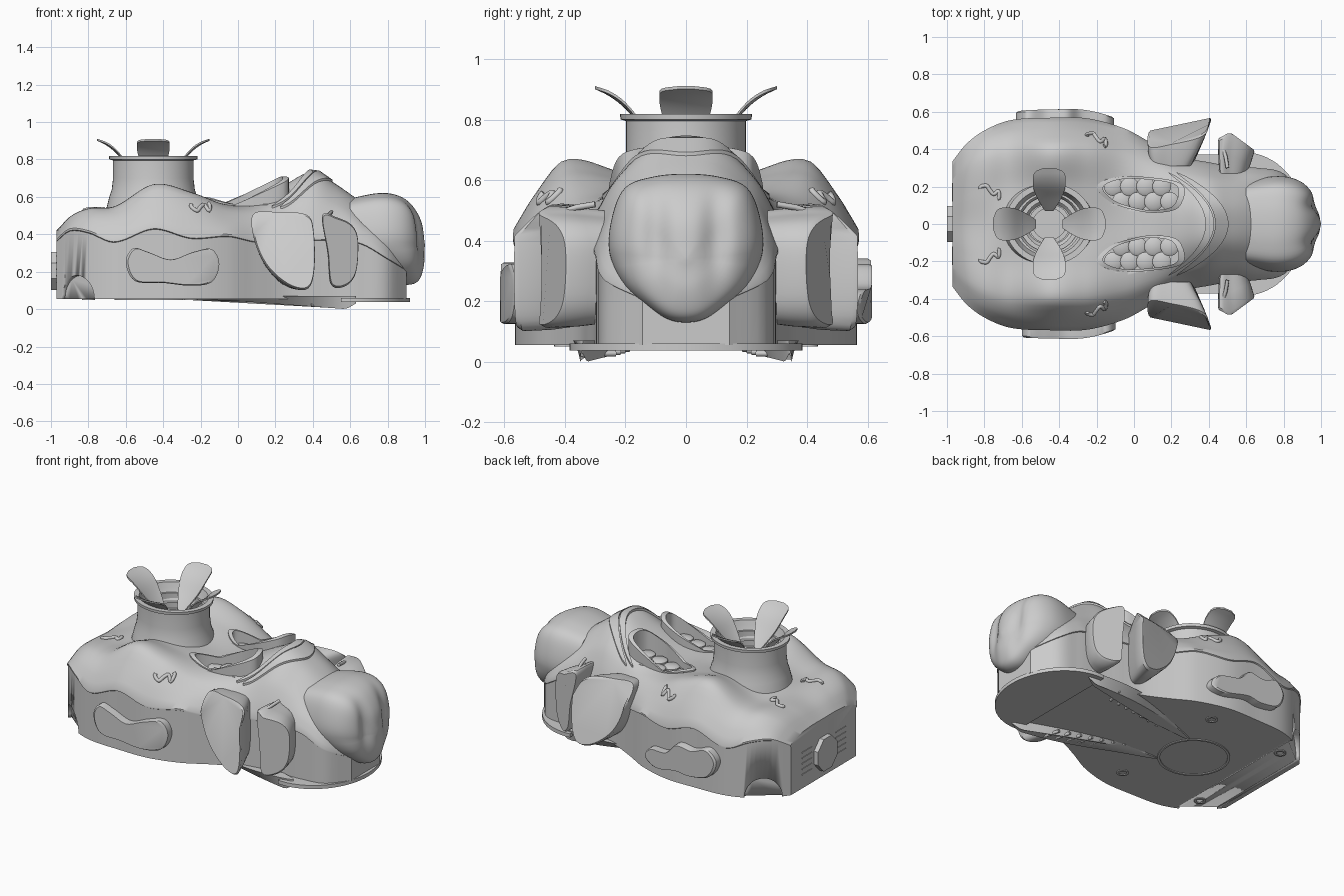
import bpy, bmesh, math
from math import sin, cos, pi, exp

if "Cube" in bpy.data.objects:
    bpy.data.objects.remove(bpy.data.objects["Cube"])

def spline(xs, ys, x):
    """Smooth interpolation through control points."""
    n = len(xs)
    x = min(max(x, xs[0]), xs[-1])
    i = max(k for k in range(n - 1) if xs[k] <= x)
    def slope(k):
        a, b = max(k - 1, 0), min(k + 1, n - 1)
        return (ys[b] - ys[a]) / (xs[b] - xs[a])
    h = xs[i + 1] - xs[i]
    t = (x - xs[i]) / h
    return ((2*t**3 - 3*t*t + 1) * ys[i] + (t**3 - 2*t*t + t) * h * slope(i)
            + (3*t*t - 2*t**3) * ys[i + 1] + (t**3 - t*t) * h * slope(i + 1))

def closed(pts, k=6):
    """Smooth closed 2D outline through a few points."""
    out, n = [], len(pts)
    for i in range(n):
        p = [pts[(i + j) % n] for j in (-1, 0, 1, 2)]
        for s in range(k):
            t = s / k
            out.append(tuple(0.5 * (2*p[1][c] + (p[2][c] - p[0][c]) * t
                       + (2*p[0][c] - 5*p[1][c] + 4*p[2][c] - p[3][c]) * t*t
                       + (3*p[1][c] - p[0][c] - 3*p[2][c] + p[3][c]) * t**3) for c in (0, 1)))
    return out

def loft(name, rings, wrap=False, angle=35):
    """Skin a series of closed rings; ends are capped unless wrapped."""
    bm = bmesh.new()
    vs = [[bm.verts.new(p) for p in r] for r in rings]
    n = len(vs[0])
    for a in range(len(vs) if wrap else len(vs) - 1):
        r, q = vs[a], vs[(a + 1) % len(vs)]
        for i in range(n):
            bm.faces.new((r[i], r[(i + 1) % n], q[(i + 1) % n], q[i]))
    if not wrap:
        bm.faces.new(vs[0])
        bm.faces.new(vs[-1])
    bmesh.ops.recalc_face_normals(bm, faces=bm.faces)
    me = bpy.data.meshes.new(name)
    bm.to_mesh(me)
    bm.free()
    ob = bpy.data.objects.new(name, me)
    bpy.context.collection.objects.link(ob)
    bpy.ops.object.select_all(action='DESELECT')
    ob.select_set(True)
    bpy.context.view_layer.objects.active = ob
    bpy.ops.object.shade_smooth_by_angle(angle=math.radians(angle))
    return ob

def lathe(name, prof, cx, cy, ry=1.0, n=48, wrap=False):
    return loft(name, [[(cx + r*cos(2*pi*i/n), cy + ry*r*sin(2*pi*i/n), z) for i in range(n)]
                       for r, z in prof], wrap)

def tube(name, pts, rad):
    cu = bpy.data.curves.new(name, 'CURVE')
    cu.dimensions, cu.bevel_depth, cu.bevel_resolution, cu.use_fill_caps = '3D', rad, 2, True
    sp = cu.splines.new('POLY')
    sp.points.add(len(pts) - 1)
    for p, c in zip(sp.points, pts):
        p.co = (*c, 1)
    ob = bpy.data.objects.new(name, cu)
    bpy.context.collection.objects.link(ob)

def cut(target, cutter):
    m = target.modifiers.new('cut', 'BOOLEAN')
    m.operation, m.object, m.solver = 'DIFFERENCE', cutter, 'EXACT'
    bpy.context.view_layer.objects.active = target
    bpy.ops.object.modifier_move_to_index(modifier='cut', index=0)
    bpy.ops.object.modifier_apply(modifier='cut')
    bpy.data.objects.remove(cutter)

# Body stations: x, half width, rim height, then top heights at t = 0, .35, .7, .88
ST = [(-.97, .335, .375, .42, .42, .41, .39), (-.90, .425, .43, .48, .49, .49, .46),
      (-.80, .50, .42, .52, .53, .535, .49), (-.66, .555, .37, .55, .54, .545, .48),
      (-.45, .568, .44, .60, .62, .665, .55), (-.25, .565, .39, .58, .60, .62, .52),
      (-.05, .51, .40, .56, .56, .54, .47), (.10, .43, .37, .59, .58, .53, .46),
      (.25, .36, .38, .665, .645, .56, .47), (.40, .33, .38, .735, .71, .60, .49),
      (.52, .31, .38, .67, .65, .56, .47), (.66, .30, .36, .57, .55, .48, .43),
      (.80, .27, .28, .45, .43, .38, .34), (.90, .15, .22, .28, .27, .26, .25)]
XS = [s[0] for s in ST]
col = lambda c, x: spline(XS, [s[c] for s in ST], x)
width = lambda x: col(1, x)
def top(x, y):
    t = min(abs(y) / width(x), 1)
    return spline([-.35, 0, .35, .7, .88, 1], [col(c, x) for c in (4, 3, 4, 5, 6, 2)], t)

# Main body shell with a small lip under the wavy rim
rings = []
for i in range(81):
    x = -.97 + 1.87 * i / 80
    w, r = width(x), col(2, x)
    ring = [(x, w * (-1 + 2*j/44), top(x, w * (-1 + 2*j/44))) for j in range(45)]
    ring += [(x, w, r - .01), (x, w - .007, r - .014), (x, w - .007, .055)]
    ring += [(x, -w + .007, .055), (x, -w + .007, r - .014), (x, -w, r - .01)]
    rings.append(ring)
body = loft('body', rings)

# Rear corner arches and the two top windows cut from the body
SLOT = [(-.2, .2), (-.1, .25), (.08, .25), (.26, .21), (.24, .09), (.12, .06), (0, .075), (-.13, .12)]
slot = closed(SLOT)
cx, cy = .04, .16
inset = lambda k: [(cx + (x - cx)*k, cy + (y - cy)*k) for x, y in slot]
for s in (1, -1):
    d = (-.62, .78 * s)
    base = (-.845, s * .43)
    prof = [(.11 * cos(2*pi*i/32), .055 + .125 * sin(2*pi*i/32)) for i in range(32)]
    cut(body, loft('arch_cutter', [[(base[0] + d[0]*k - d[1]*a, base[1] + d[1]*k + d[0]*a, z)
                                   for a, z in prof] for k in (-.01, .3)]))
    cut(body, loft('window_cutter', [[(x, y*s, z) for x, y in inset(.92)] for z in (.47, 1)]))

# Raised window frames with overlapping scales inside
frame_z = lambda x, y: max(top(x, y) + .008, .60 + .42 * x - .25 * max(0, y - .12))
for s in (1, -1):
    o, n = slot, inset(.86)
    loft('window_frame', [[(x, y*s, .48) for x, y in o],
                          [(x, y*s, frame_z(x, y)) for x, y in o],
                          [(x, y*s, frame_z(*p)) for (x, y), p in zip(n, o)],
                          [(x, y*s, .48) for x, y in n]], wrap=True)
    for k in range(8):
        sx, sy = -.11 + .043 * k, s * (.16 + .04 * (-1)**k)
        lathe('window_scale', [(.05, .46), (.05, .51 + .008*k), (.035, .52 + .008*k)], sx, sy, n=20)

# Crest bands arching over the forward hump
for x0, wid, bow in ((.47, .032, .24), (.405, .02, .22)):
    rings = []
    for i in range(33):
        a = -1 + i / 16
        w = wid * (1 - a*a)**.5 + .003
        x, y = x0 - bow * a*a, .275 * a
        z0, z1 = top(x - w, y), top(x + w, y)
        rings.append([(x - w, y, z0 - .03), (x - w, y, z0 + .014), (x + w, y, z1 + .012), (x + w, y, z1 - .03)])
    loft('crest_band', rings)

# Nose: scaled outline rings, with a forward chin and two front grooves
half = [(0, .62), (.11, .61), (.2, .575), (.243, .48), (.252, .36), (.2, .25), (.11, .172), (.04, .135)]
outline = closed(half + [(-y, z) for y, z in half[:0:-1]], 5)
NX, NS = [0, .2, .4, .6, .8, 1], [(.60, .9), (.75, 1), (.85, .96), (.925, .79), (.98, .46), (.999, .03)]
rings = []
for i in range(31):
    u = i / 30
    x, k = spline(NX, [n[0] for n in NS], u), spline(NX, [n[1] for n in NS], u)
    ring = []
    for y, z in outline:
        y, z2 = y*k, .34 + (z - .34)*k
        chin = max(0, (.34 - z2) / .21)
        xx = x + .17 * chin * (1 - u)
        up = exp(-((z2 - .42) / .16)**2)
        xx -= .04 * up * u * exp(-((abs(y) - .1) / .045)**2)
        ring.append((min(xx, 1), y, z2))
    rings.append(ring)
loft('nose', rings, angle=50)

# Flat base plate under the nose
lip = [(.58 + .34*cos(2*pi*i/64), .385*sin(2*pi*i/64)) for i in range(64)]
loft('base_plate', [[(max(x, .55), y, z) for x, y in lip] for z in (.037, .06)])

# Chimney, funnel rings and rim
lathe('chimney', [(.25, .54), (.235, .60), (.222, .64), (.215, .70), (.215, .795), (.235, .80), (.237, .818),
                  (.205, .818), (.195, .79), (.16, .70), (.12, .66), (.001, .66)], -.453, 0, .92)
for r, z in ((.18, .75), (.145, .705), (.1, .68)):
    lathe('funnel_ring', [(r + .012, z - .03), (r + .012, z + .012), (r - .012, z + .012), (r - .012, z - .03)],
          -.453, 0, .95, wrap=True)

# Four flared petals
for q in range(4):
    ca, sa, rings = cos(q*pi/2), sin(q*pi/2), []
    for i in range(17):
        u = i / 16
        r = .07 + .23 * u
        z = spline([.07, .14, .2, .25, .3], [.70, .775, .845, .885, .91], r)
        w = (.022 + .066 * sin(pi * min(u*.75, .5))) * (1 - max(0, (u - .72) / .29)**3)**.5
        tip = [(r, w*v, z + .012 * v*v * sin(pi*u)) for v in [-1 + j/4 for j in range(9)]]
        ring = tip + [(a, b, c - .01) for a, b, c in reversed(tip)]
        rings.append([(-.453 + a*ca - b*sa, a*sa + b*ca, c) for a, b, c in ring])
    loft('petal', rings)

# Side fins and pods
FIN = [(.08, .505), (.2, .52), (.37, .505), (.41, .42), (.415, .22), (.38, .11), (.28, .12), (.16, .22), (.09, .36)]
POD = [(.45, .50), (.53, .49), (.61, .45), (.645, .37), (.635, .2), (.58, .125), (.5, .13), (.48, .3)]
def pod(name, pts, s, inner, outer, shift):
    """Outline extruded sideways to a curved outer face; the trailing side slants inward."""
    o = closed(pts)
    mx, mz = sum(p[0] for p in o) / len(o), sum(p[1] for p in o) / len(o)
    x0, x1 = min(p[0] for p in o), max(p[0] for p in o)
    def ring(k, sc):
        return [(mx + (x - mx)*sc - shift*(1 - k)*(x - x0)/(x1 - x0),
                 s*(inner + (outer(x, z) - inner)*k), mz + (z - mz)*sc) for x, z in o]
    loft(name, [ring(0, .9), ring(.55, .98), ring(.93, 1), ring(1, .95)])
for s in (1, -1):
    pod('side_fin', FIN, s, .31, lambda x, z: .50 + .2*(x - .08) - .9*max(0, z - .42), .09)
    pod('front_pod', POD, s, .22, lambda x, z: .485 - .7*max(0, x - .52) - .5*max(0, .5 - x), .05)
    tube('fin_strap', [(.5, s*.3, .52), (.49, s*.36, .51), (.47, s*.42, .49)], .01)

# Side pads that follow the body wall
PAD_A = [(-.6, .25), (-.56, .325), (-.48, .305), (-.36, .265), (-.24, .305), (-.14, .32), (-.1, .24),
         (-.14, .145), (-.25, .125), (-.4, .14), (-.55, .15)]
PAD_B = [(-.63, .27), (-.57, .34), (-.47, .31), (-.36, .32), (-.28, .25), (-.15, .23), (-.11, .16),
         (-.2, .125), (-.35, .15), (-.45, .14), (-.58, .17)]
for s, pts in ((-1, PAD_A), (1, PAD_B)):
    o = closed(pts)
    loft('side_pad', [[(-.36 + (x + .36)*k, s*(width(x) + d), .23 + (z - .23)*k) for x, z in o]
                      for k, d in ((1, -.05), (1, .035), (.95, .044))])

# Rear hatch and louvres
hatch = [(.105*cos(pi*(i + .5)/4), .205 + .11*sin(pi*(i + .5)/4)) for i in range(8)]
loft('rear_hatch', [[(x, y, z) for y, z in hatch] for x in (-.94, -1)])
for s in (1, -1):
    for k in range(5):
        z = .14 + .035 * k
        loft('louvre', [[(-.95, s*y, z), (-.974, s*y, z), (-.974, s*y, z + .006), (-.95, s*y, z + .006)]
                        for y in (.12, .22)])

# Small squiggle ornaments on the upper surface
SQ = closed([(-.05, .02), (-.02, .035), (.0, .01), (.02, -.01), (.045, .005), (.04, -.035)], 5)[:26]
for s in (1, -1):
    for x0, y0 in ((-.2, .45), (-.77, .17)):
        tube('ornament', [(x0 + a, s*(y0 + b), top(x0 + a, y0 + b) + .002) for a, b in SQ], .011)

# Underside: leaf-shaped keels with ribs, foot rings and a round cover
leaf = closed([(-.3, .14), (-.05, .12), (.25, .2), (.5, .29), (.63, .34), (.5, .37), (.25, .36), (-.05, .27)])
for s in (1, -1):
    low = lambda x: .05 * max(0, 1 - max(0, (x + .1) / .68)) + .6 * max(0, x - .58)
    mid = lambda x: .2 + .22 * (x + .05)
    loft('keel', [[(x, s*y, .07) for x, y in leaf],
                  [(x, s*(mid(x) + (y - mid(x))*.5), low(x)) for x, y in leaf]])
    for k in range(7):
        x = -.05 + .07*k
        tube('keel_rib', [(x, s*(mid(x) - .06), low(x) + .012), (x + .03, s*(mid(x) + .05), low(x) + .012)], .01)
    for x, y in ((-.8, .36), (-.25, .4)):
        lathe('foot_ring', [(.035, .06), (.035, .05), (.022, .05), (.022, .06)], x, s*y, n=24, wrap=True)
lathe('bottom_cover', [(.21, .06), (.21, .05), (.195, .05), (.195, .06)], -.45, 0, wrap=True)
